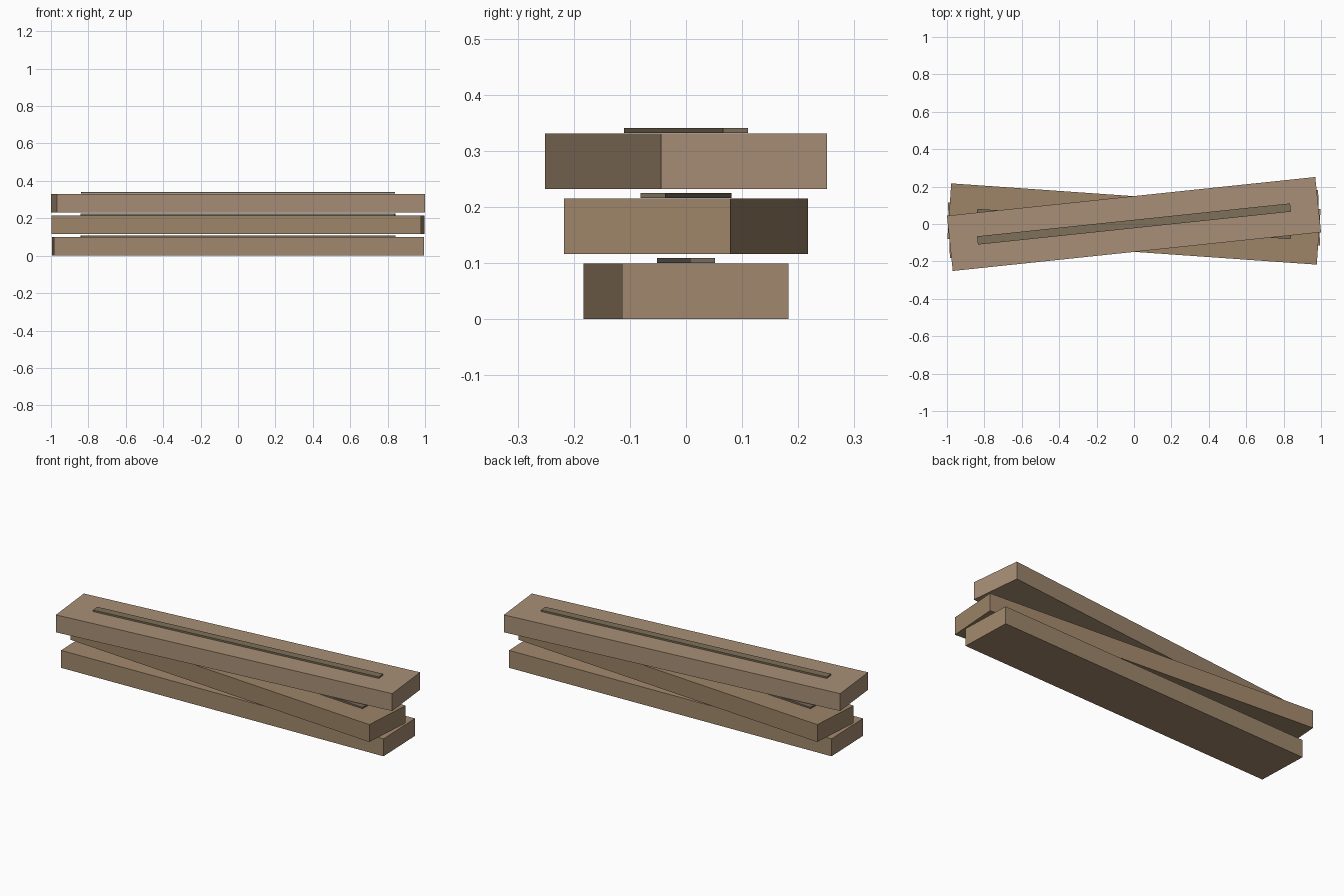
import bpy, math

if "Cube" in bpy.data.objects:
    bpy.data.objects.remove(bpy.data.objects["Cube"])

def material(name, rgb):
    m = bpy.data.materials.new(name)
    m.diffuse_color = (*rgb, 1)
    m.use_nodes = True
    m.node_tree.nodes["Principled BSDF"].inputs["Base Color"].default_value = m.diffuse_color
    return m

def box(name, size, z_bottom, angle, mat):
    bpy.ops.mesh.primitive_cube_add(size=1, location=(0, 0, z_bottom + size[2] / 2),
                                    rotation=(0, 0, math.radians(angle)))
    ob = bpy.context.object
    ob.name = name
    ob.scale = size
    bpy.ops.object.transform_apply(location=False, rotation=False, scale=True)
    ob.data.materials.append(mat)
    return ob

PLANK = (1.98, 0.297, 0.099)
GRAIN = (1.683, 0.0446, 0.009)
STEP = 0.116

# Plank shades vary slightly; the grain strips are darker
layers = [("bottom", 2, (0.36, 0.25, 0.155), (0.19, 0.15, 0.10)),
          ("middle", -4, (0.34, 0.235, 0.14), (0.19, 0.15, 0.10)),
          ("top", 6, (0.39, 0.275, 0.18), (0.21, 0.16, 0.10))]

# Stack of three twisted planks, each with a raised grain strip on top
for i, (label, angle, wood, dark) in enumerate(layers):
    z = i * STEP
    box(label + "_plank", PLANK, z, angle, material(label + "_wood", wood))
    box(label + "_grain_strip", GRAIN, z + PLANK[2] + 0.0006, angle,
        material(label + "_grain", dark))
